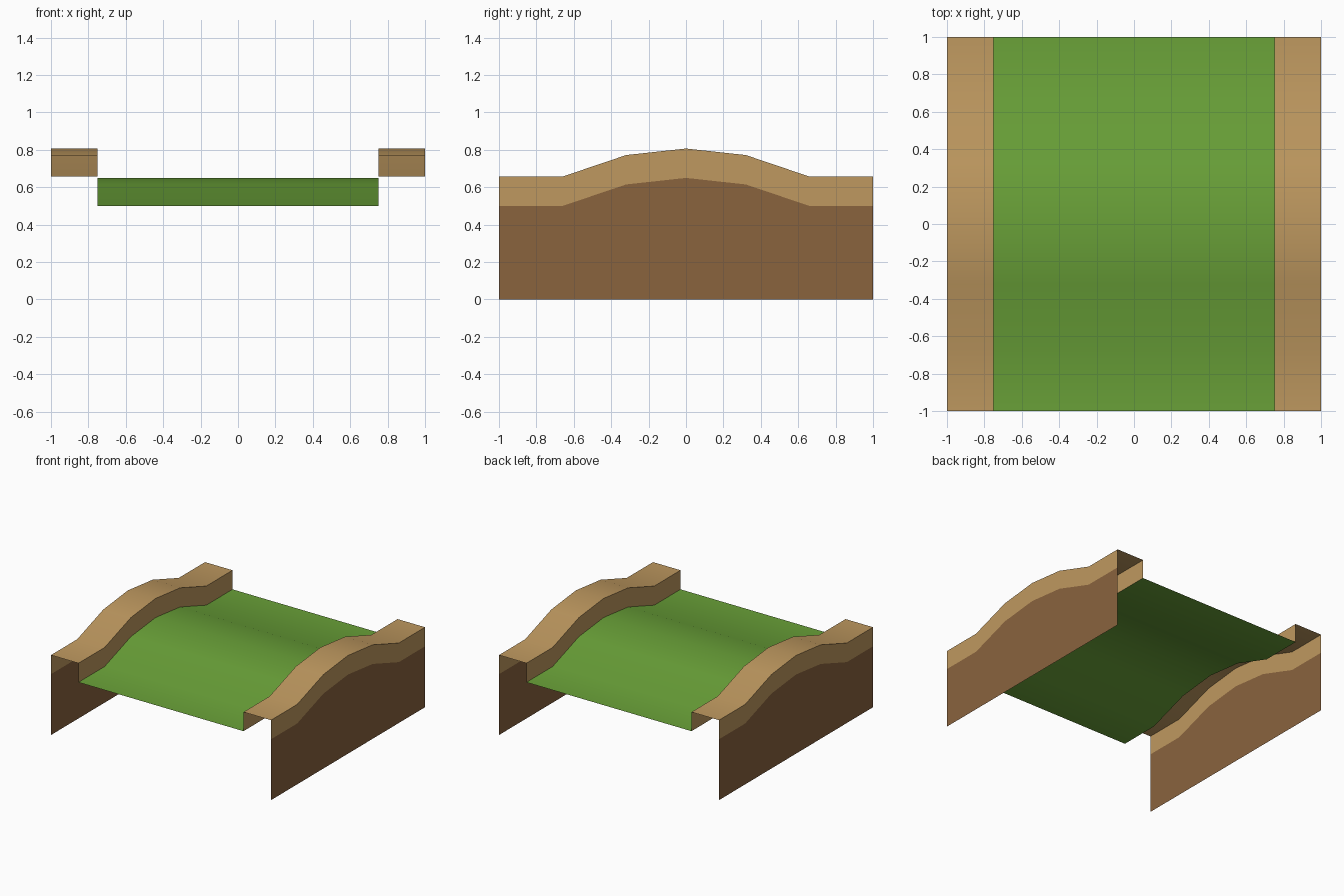
import bpy

if "Cube" in bpy.data.objects:
    bpy.data.objects.remove(bpy.data.objects["Cube"])

# Hill profile: (y, height of the grass)
HALF = [(0.0, 0.65), (0.32, 0.615), (0.66, 0.50), (1.0, 0.50)]
PROFILE = [(-y, z) for y, z in HALF[:0:-1]] + HALF
CURB = 0.157      # curb height above the grass
INNER, OUTER = 0.75, 1.0


def material(name, rgb):
    m = bpy.data.materials.new(name)
    m.diffuse_color = (*rgb, 1.0)
    m.use_nodes = True
    m.node_tree.nodes["Principled BSDF"].inputs["Base Color"].default_value = m.diffuse_color
    return m


green = material("grass green", (0.144, 0.36, 0.040))
tan = material("light wood", (0.52, 0.318, 0.116))
brown = material("dark wood", (0.254, 0.125, 0.048))


def strip(name, edge_a, edge_b, mat, facing):
    """Open sheet swept along the hill between two edges; each edge maps
    the grass height to an (x, z) position. Faces point along facing."""
    verts = []
    for y, z in PROFILE:
        for edge in (edge_a, edge_b):
            x, h = edge(z)
            verts.append((x, y, h))
    faces = [(2 * i, 2 * i + 1, 2 * i + 3, 2 * i + 2)
             for i in range(len(PROFILE) - 1)]
    me = bpy.data.meshes.new(name)
    me.from_pydata(verts, [], faces)
    me.update()
    n = me.polygons[0].normal
    if n.x * facing[0] + n.z * facing[1] < 0:
        me.flip_normals()
    me.materials.append(mat)
    me.polygons.foreach_set("use_smooth", [True] * len(faces))
    me.update()
    ob = bpy.data.objects.new(name, me)
    bpy.context.collection.objects.link(ob)
    return ob


# Grass lane
strip("grass_lane", lambda z: (-INNER, z), lambda z: (INNER, z), green, (0, 1))

# Curbs and side walls on both sides
for side, s in (("left", -1), ("right", 1)):
    strip(side + "_curb_top", lambda z: (s * INNER, z + CURB),
          lambda z: (s * OUTER, z + CURB), tan, (0, 1))
    strip(side + "_curb_inner_face", lambda z: (s * INNER, z),
          lambda z: (s * INNER, z + CURB), tan, (-s, 0))
    strip(side + "_curb_outer_face", lambda z: (s * OUTER, z),
          lambda z: (s * OUTER, z + CURB), tan, (s, 0))
    strip(side + "_side_wall", lambda z: (s * OUTER, 0.0),
          lambda z: (s * OUTER, z), brown, (s, 0))
